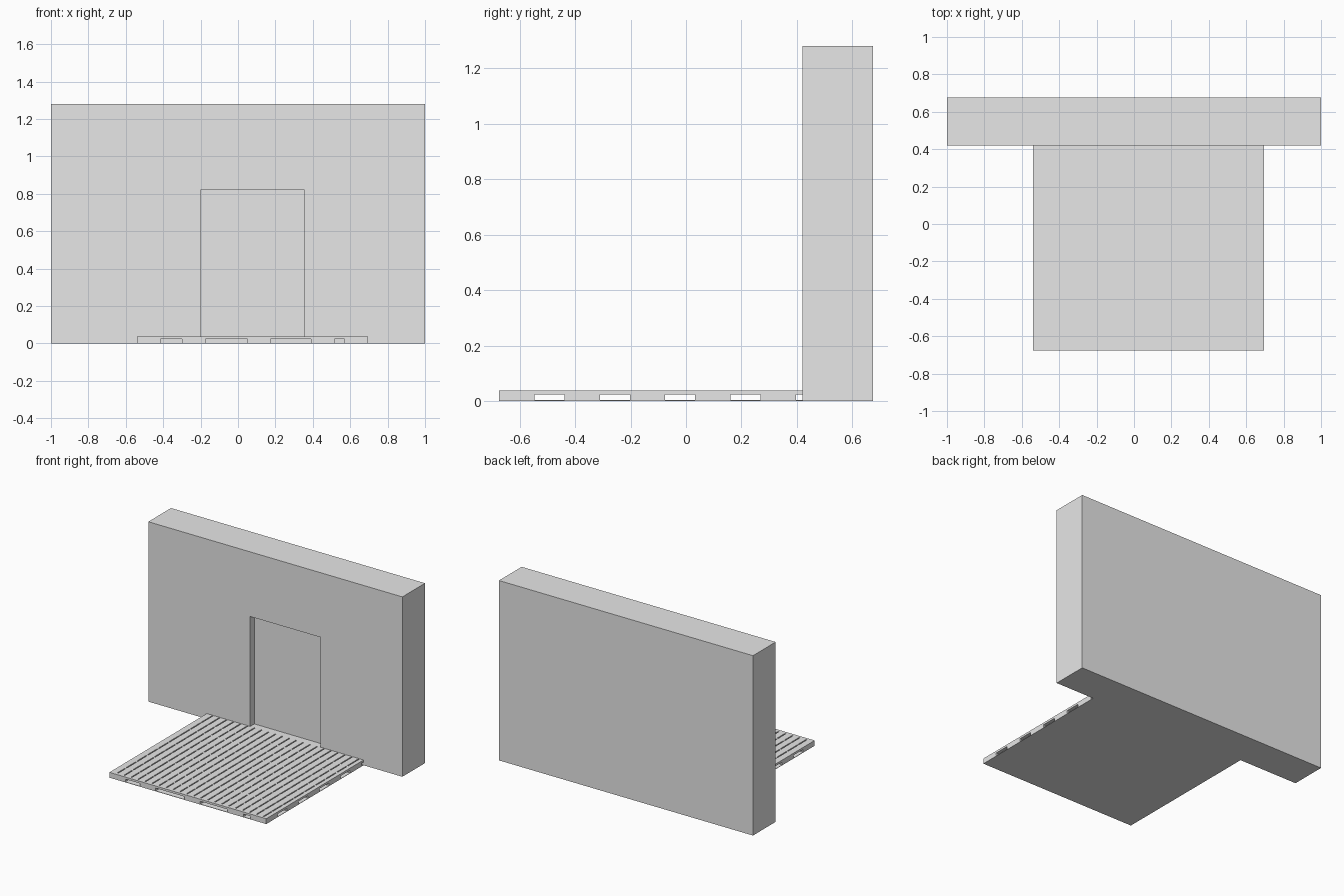
import bpy
import bmesh

cube = bpy.data.objects.get("Cube")
if cube:
    bpy.data.objects.remove(cube, do_unlink=True)

grey = bpy.data.materials.new("plain grey")
grey.use_nodes = True
grey.diffuse_color = (0.8, 0.8, 0.8, 1)
grey.node_tree.nodes["Principled BSDF"].inputs["Base Color"].default_value = (0.8, 0.8, 0.8, 1)


def add_box(bm, x, y, z):
    """Add a box spanning the given (low, high) ranges."""
    verts = bmesh.ops.create_cube(bm, size=1)["verts"]
    for v in verts:
        v.co = [r[0] if c < 0 else r[1] for c, r in zip(v.co, (x, y, z))]


def make_part(name, boxes):
    bm = bmesh.new()
    for box in boxes:
        add_box(bm, *box)
    mesh = bpy.data.meshes.new(name)
    bm.to_mesh(mesh)
    bm.free()
    mesh.materials.append(grey)
    obj = bpy.data.objects.new(name, mesh)
    bpy.context.collection.objects.link(obj)
    return obj


# Wall with a shallow doorway recess
WALL_FRONT, WALL_BACK = 0.42, 0.675
wall = make_part("wall", [((-1, 1), (WALL_FRONT, WALL_BACK), (0, 1.28))])
cutter = make_part("doorway_cutter", [((-0.2, 0.355), (0.3, 0.47), (0.036, 0.82))])
cutter.hide_render = True
cutter.hide_viewport = True
cut = wall.modifiers.new("doorway", 'BOOLEAN')
cut.operation = 'DIFFERENCE'
cut.solver = 'EXACT'
cut.object = cutter
bpy.context.view_layer.objects.active = wall
bpy.ops.object.modifier_apply(modifier=cut.name)
bpy.data.objects.remove(cutter, do_unlink=True)

# Deck: base sheet, feet and slab
LEFT, RIGHT, FRONT = -0.54, 0.695, -0.675
BASE, SLAB, GROOVE, TOP = 0.003, 0.023, 0.03, 0.038
make_part("deck_base", [((LEFT, RIGHT), (FRONT, WALL_FRONT), (0, BASE))])
make_part("deck_slab", [((LEFT, RIGHT), (FRONT, WALL_FRONT), (SLAB, GROOVE))])

foot_x = [LEFT + 0.2775 * i for i in range(5)]
foot_x = [-0.54, -0.30, 0.05, 0.39, 0.57]
foot_y = [FRONT + 0.236 * i for i in range(5)]
make_part("deck_feet", [((x, x + 0.125), (y, y + 0.128), (BASE, SLAB))
                        for x in foot_x for y in foot_y])

# Planks separated by narrow grooves
GAP, PITCH, COUNT = 0.008, 0.0548, 22
centres = [-0.49 + PITCH * i for i in range(COUNT)]
starts = [LEFT] + [c + GAP / 2 for c in centres]
ends = [c - GAP / 2 for c in centres] + [RIGHT]
make_part("deck_planks", [((a, b), (FRONT, WALL_FRONT), (GROOVE, TOP))
                          for a, b in zip(starts, ends)])

# Small bridges interrupting each groove, and the front lip
bridge_y = [-0.56 + 0.1205 * i for i in range(8)]
spans = [(FRONT, -0.655)] + [(y - 0.006, y + 0.006) for y in bridge_y]
make_part("plank_bridges", [((c - GAP / 2, c + GAP / 2), s, (GROOVE, TOP))
                            for c in centres for s in spans])
